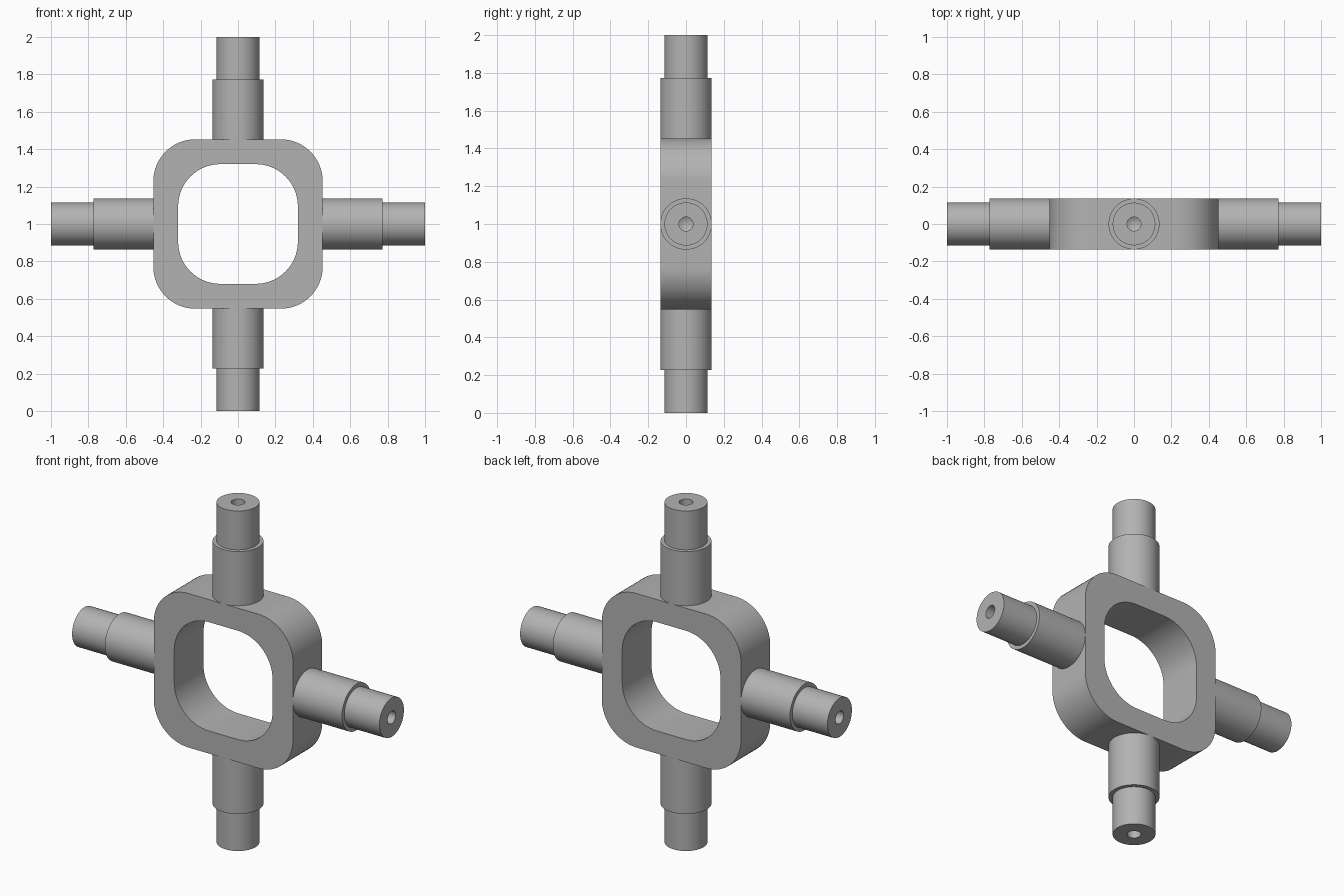
import bpy
import bmesh
from math import pi, sin, cos
from mathutils import Matrix, Vector

if "Cube" in bpy.data.objects:
    bpy.data.objects.remove(bpy.data.objects["Cube"], do_unlink=True)

CENTRE = Vector((0, 0, 1))
HALF_DEPTH = 0.136
OUTER, INNER, CORNER = 0.453, 0.32, 0.225

grey = bpy.data.materials.new("machined grey")
grey.use_nodes = True
grey.diffuse_color = (0.45, 0.45, 0.45, 1)
grey.node_tree.nodes["Principled BSDF"].inputs["Base Color"].default_value = grey.diffuse_color


def finish(name, bm, matrix):
    """Turn a bmesh into a smooth-shaded object with sharp edges kept."""
    bmesh.ops.recalc_face_normals(bm, faces=bm.faces)
    bm.transform(matrix)
    mesh = bpy.data.meshes.new(name)
    bm.to_mesh(mesh)
    bm.free()
    mesh.materials.append(grey)
    obj = bpy.data.objects.new(name, mesh)
    bpy.context.collection.objects.link(obj)
    bpy.ops.object.select_all(action="DESELECT")
    obj.select_set(True)
    bpy.context.view_layer.objects.active = obj
    bpy.ops.object.shade_smooth_by_angle(angle=pi / 6)
    return obj


def rounded_square(half, radius, steps=16):
    """Outline of a square with round corners, in x and z."""
    points = []
    for quarter in range(4):
        mid = pi / 4 + quarter * pi / 2
        cx = (half - radius) * (1 if cos(mid) > 0 else -1)
        cz = (half - radius) * (1 if sin(mid) > 0 else -1)
        for i in range(steps + 1):
            a = (quarter + i / steps) * pi / 2
            points.append((cx + radius * cos(a), cz + radius * sin(a)))
    return points


# Central square ring
bm = bmesh.new()
loops = []
for half, y in ((OUTER, -HALF_DEPTH), (OUTER, HALF_DEPTH),
                (INNER, HALF_DEPTH), (INNER, -HALF_DEPTH)):
    loops.append([bm.verts.new((x, y, z)) for x, z in rounded_square(half, CORNER)])
for a, b in zip(loops, loops[1:] + loops[:1]):
    for i in range(len(a)):
        j = (i + 1) % len(a)
        bm.faces.new((a[i], a[j], b[j], b[i]))
finish("ring_frame", bm, Matrix.Translation(CENTRE))

# Stepped arms with a drilled centre hole: (radius, distance from centre)
profile = [(0, 0.44), (0.136, 0.44), (0.136, 0.772), (0.114, 0.772),
           (0.114, 1), (0.037, 1), (0.037, 0.9), (0, 0.878)]
for i, name in enumerate(("top_arm", "left_arm", "bottom_arm", "right_arm")):
    bm = bmesh.new()
    verts = [bm.verts.new((r, 0, h)) for r, h in profile]
    edges = [bm.edges.new(pair) for pair in zip(verts, verts[1:])]
    bmesh.ops.spin(bm, geom=verts + edges, cent=(0, 0, 0), axis=(0, 0, 1),
                   angle=2 * pi, steps=64, use_duplicate=False)
    bmesh.ops.remove_doubles(bm, verts=bm.verts, dist=0.0001)
    finish(name, bm, Matrix.Translation(CENTRE) @ Matrix.Rotation(i * pi / 2, 4, "Y"))
